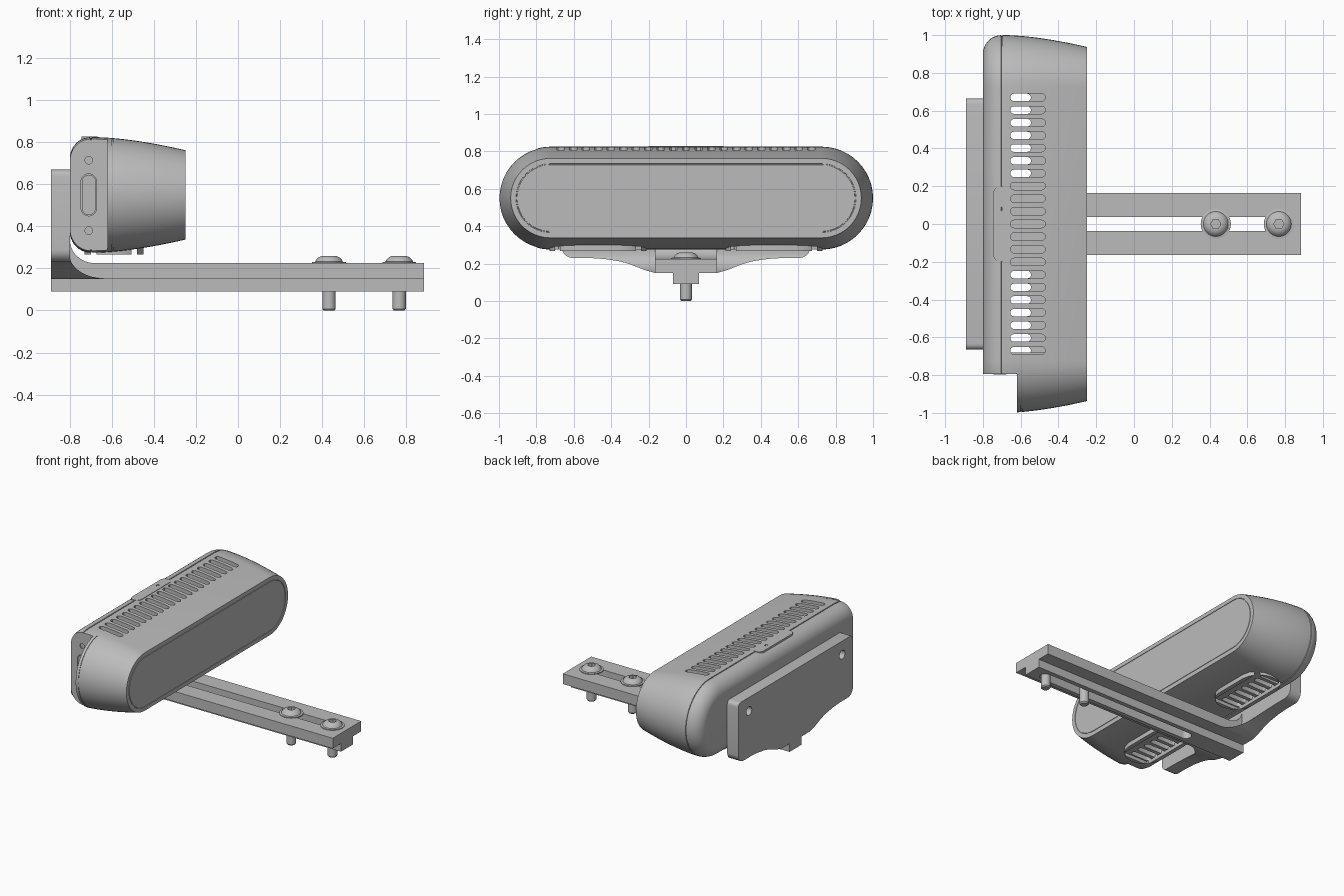
import bpy, bmesh, math

if "Cube" in bpy.data.objects:
    bpy.data.objects.remove(bpy.data.objects["Cube"])

# Single satin grey finish
grey = bpy.data.materials.new("satin grey")
grey.use_nodes = True
grey.diffuse_color = (0.5, 0.5, 0.5, 1)
grey.node_tree.nodes["Principled BSDF"].inputs["Base Color"].default_value = grey.diffuse_color

PLACE = {"X": lambda a, b, t: (t, a, b),
         "Y": lambda a, b, t: (a, t, b),
         "Z": lambda a, b, t: (a, b, t)}


def finish(name, bm):
    bmesh.ops.remove_doubles(bm, verts=bm.verts, dist=0.00005)
    bmesh.ops.recalc_face_normals(bm, faces=bm.faces)
    mesh = bpy.data.meshes.new(name)
    bm.to_mesh(mesh)
    bm.free()
    mesh.materials.append(grey)
    obj = bpy.data.objects.new(name, mesh)
    bpy.context.collection.objects.link(obj)
    return obj


def arc(ca, cb, ra, rb, start, end, n=10):
    angles = [math.radians(start + (end - start) * i / n) for i in range(n + 1)]
    return [(ca + ra * math.cos(t), cb + rb * math.sin(t)) for t in angles]


def stadium(ca, cb, r, half=0, along_a=True, n=10):
    """Capsule outline; half is half the straight length."""
    if along_a:
        return arc(ca + half, cb, r, r, -90, 90, n) + arc(ca - half, cb, r, r, 90, 270, n)
    return arc(ca, cb + half, r, r, 0, 180, n) + arc(ca, cb - half, r, r, 180, 360, n)


def box(a0, a1, b0, b1):
    return [(a0, b0), (a1, b0), (a1, b1), (a0, b1)]


def prisms(name, outlines, axis, lo, hi):
    bm = bmesh.new()
    for pts in outlines:
        rings = [[bm.verts.new(PLACE[axis](a, b, t)) for a, b in pts] for t in (lo, hi)]
        for ring in rings:
            bm.faces.new(ring)
        for i in range(len(pts)):
            j = (i + 1) % len(pts)
            bm.faces.new((rings[0][i], rings[0][j], rings[1][j], rings[1][i]))
    return finish(name, bm)


def loft(name, profile, axis, centre=(0, 0), half=0, n=24, closed=False, clip_y=None):
    """Sweep (position, radius) pairs round a capsule outline."""
    bm = bmesh.new()
    rings = [[bm.verts.new(PLACE[axis](a, b, t)) for a, b in stadium(*centre, r, half, n=n)]
             for t, r in profile]
    pairs = list(zip(rings, rings[1:]))
    if closed:
        pairs.append((rings[-1], rings[0]))
    else:
        bm.faces.new(rings[0])
        bm.faces.new(rings[-1])
    for low, high in pairs:
        for i in range(len(low)):
            j = (i + 1) % len(low)
            bm.faces.new((low[i], low[j], high[j], high[i]))
    if clip_y is not None:
        bmesh.ops.remove_doubles(bm, verts=bm.verts, dist=0.00005)
        bmesh.ops.bisect_plane(bm, geom=bm.verts[:] + bm.edges[:] + bm.faces[:],
                               plane_co=(0, clip_y, 0), plane_no=(0, 1, 0), clear_outer=True)
        bmesh.ops.holes_fill(bm, edges=[e for e in bm.edges if e.is_boundary])
    return finish(name, bm)


def boolean(obj, tool, operation="DIFFERENCE"):
    tool.hide_render = True
    mod = obj.modifiers.new("cut", "BOOLEAN")
    mod.object, mod.operation, mod.solver = tool, operation, "EXACT"
    bpy.context.view_layer.objects.active = obj
    bpy.ops.object.modifier_apply(modifier=mod.name)
    bpy.data.objects.remove(tool)


def mirrored(half):
    return half + [(-a, b) for a, b in reversed(half)]


# Camera housing: rounded back, seam, tapering hood and a fine groove on the face
MID, HALF = 0.55, 0.725
profile = [(x, r) for x, r in arc(-0.7, 0.175, 0.1, 0.1, 180, 92, 10)]
profile += [(-0.702, 0.27), (-0.697, 0.27), (-0.696, 0.275)]
profile += [(-0.68 + 0.43 * i / 12, 0.275 - 0.0625 * (i / 12) ** 1.6) for i in range(13)]
profile += [(-0.25, 0.184), (-0.253, 0.183), (-0.253, 0.179), (-0.25, 0.178)]
body = loft("camera_housing", profile, "X", (0, MID), HALF)

# Hollow interior, notch at one end and a seam round the end cap
boolean(body, prisms("cavity", [box(-0.68, 0.68 + 0.02, 0.34, 0.76)], "X", -0.755, -0.36))
boolean(body, prisms("end_notch", [box(-0.95, -0.62, 0.1, 1.0)], "Y", -1.2, -0.795))
seam = [(-0.6, 0.267), (-0.6, 0.3), (-0.594, 0.3), (-0.594, 0.267)]
boolean(body, loft("cap_seam", seam, "X", (0, MID), HALF, closed=True, clip_y=-0.78))

# Row of top vents
rows = [0.067 * i for i in range(-10, 11)]
boolean(body, prisms("top_vents", [stadium(-0.562, y, 0.02, 0.073, n=6) for y in rows],
                     "Z", 0.7, 0.9))

# Lower vent pads with a recess and slots through to the interior
for side in (-1, 1):
    label = "left" if side > 0 else "right"
    pad = prisms("vent_pad_" + label,
                 [stadium(-0.59, side * 0.47, 0.14, 0.12, along_a=False, n=8)], "Z", 0.267, 0.31)
    hollow = box(-0.7, -0.48, side * 0.47 - 0.23, side * 0.47 + 0.23)
    slots = [stadium(-0.625, side * y, 0.02, 0.06, n=6) for y in rows if y > 0.24]
    boolean(body, prisms("recess", [hollow], "Z", 0.2, 0.292))
    boolean(body, prisms("slots", slots, "Z", 0.2, 0.4))
    boolean(pad, prisms("pad_recess", [hollow], "Z", 0.2, 0.4))

# Socket cover and screw holes on the notched end
boolean(body, prisms("end_details", [stadium(-0.71, MID, 0.037, 0.063, along_a=False)]
                     + [stadium(-0.71, z, 0.018) for z in (0.38, 0.715)], "Y", -0.9, -0.787))
prisms("socket_cover", [stadium(-0.71, MID, 0.033, 0.063, along_a=False)], "Y", -0.796, -0.78)

# Top button with a pinhole
button = prisms("top_button", [stadium(-0.707, 0, 0.038, 0.162, along_a=False)], "Z", 0.8, 0.828)
boolean(button, prisms("pinhole", [stadium(-0.707, 0.08, 0.011)], "Z", 0.815, 0.9))

# Back plate: flared outline crossed with a bent side profile
flank = [(0.165, 0.15), (0.22, 0.165), (0.3, 0.197), (0.36, 0.213), (0.44, 0.225), (0.52, 0.23)]
outline = mirrored(flank + arc(0.605, 0.29, 0.06, 0.06, -90, 0)
                   + arc(0.635, 0.64, 0.03, 0.03, 0, 90, 5))
plate = prisms("back_plate", [outline], "X", -0.89, -0.5)
bend = [(-0.95, 0.1), (-0.62, 0.1)] + arc(-0.62, 0.26, 0.18, 0.11, -90, -180) \
    + [(-0.8, 0.75), (-0.95, 0.75)]
boolean(plate, prisms("bend", [bend], "Y", -0.8, 0.8), "INTERSECT")
boolean(plate, prisms("mount_holes", [stadium(y, 0.57, 0.032) for y in (-0.54, 0.54)],
                      "X", -1.0, -0.7))

# Slotted arm with a rib below and a curved web at the corner
section = mirrored([(0.07, 0.09), (0.07, 0.15), (0.165, 0.15), (0.165, 0.225)])
arm = prisms("arm", [section], "X", -0.89, 0.885)
boolean(arm, prisms("arm_slot", [stadium(0.16, 0, 0.038, 0.61)], "Z", 0, 0.4))
prisms("corner_web", [[(-0.82, 0.2), (-0.68, 0.2)] + arc(-0.68, 0.335, 0.12, 0.11, -90, -180)
                      + [(-0.82, 0.335)]], "Y", -0.165, 0.165)

# Button-head bolts with hex sockets
bolt_profile = [(0, 0.025), (0.008, 0.032), (0.222, 0.032), (0.222, 0.08), (0.23, 0.08),
                (0.232, 0.066), (0.243, 0.06), (0.253, 0.049), (0.26, 0.034)]
for name, x in (("inner_bolt", 0.433), ("outer_bolt", 0.767)):
    bolt = loft(name, bolt_profile, "Z", (x, 0), n=16)
    boolean(bolt, prisms("hex_socket", [arc(x, 0, 0.027, 0.027, 0, 300, 5)], "Z", 0.235, 0.3))

# Smooth shading with crisp edges
bpy.ops.object.select_all(action="DESELECT")
for obj in bpy.context.collection.objects:
    if obj.type == "MESH" and grey.name in obj.data.materials:
        obj.select_set(True)
        bpy.context.view_layer.objects.active = obj
bpy.ops.object.shade_smooth_by_angle(angle=math.radians(30))
